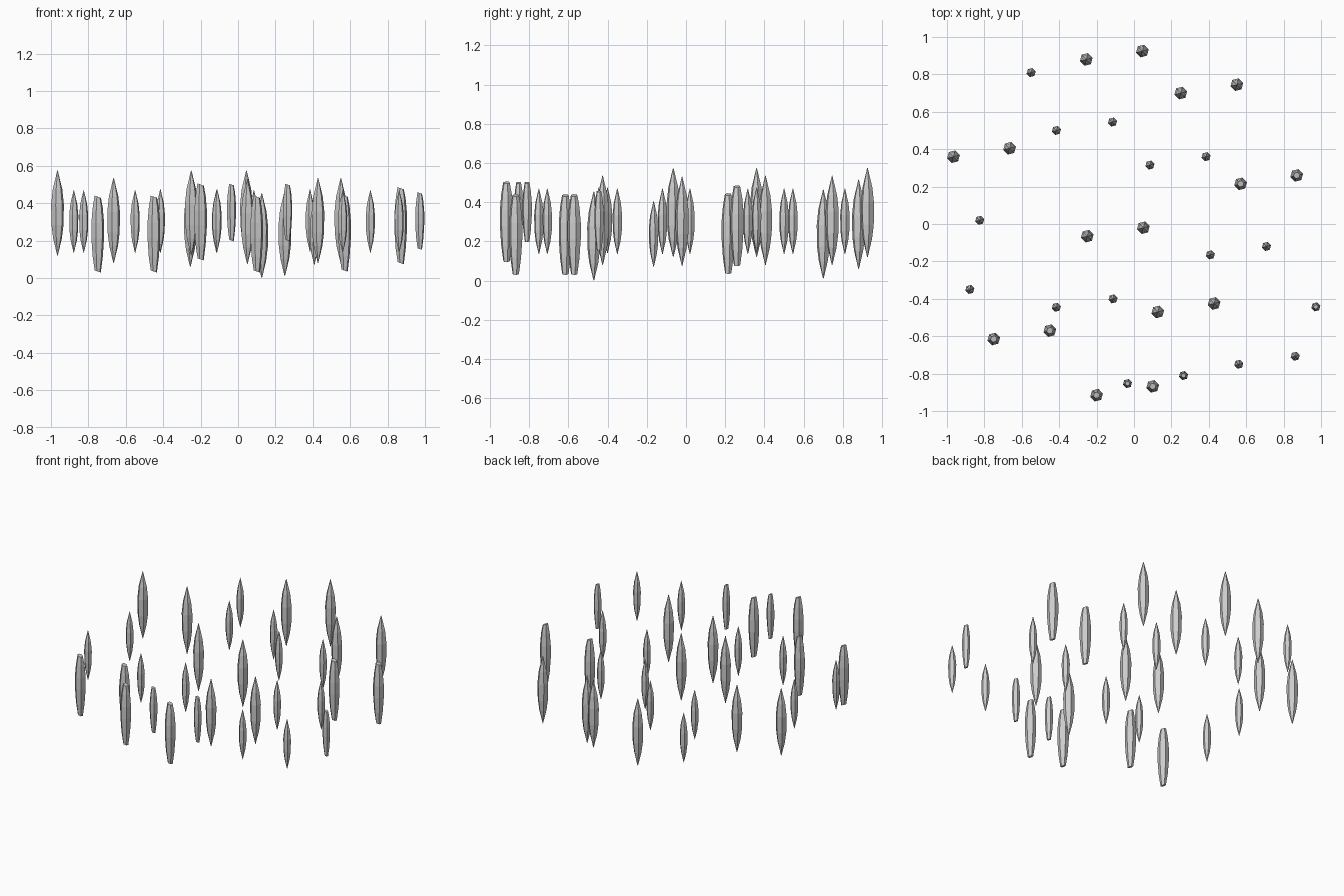
import bpy, math

# Ring profiles as (height fraction, radius fraction)
POINTED = [(0, 0.04), (0.2, 0.68), (0.36, 0.95), (0.6, 1), (0.78, 0.75), (1, 0.04)]
BLUNT = [(0, 0.48), (0.2, 0.8), (0.45, 1), (0.65, 1), (0.85, 0.8), (1, 0.5)]
SIDES = 6


def crystal(name, x, y, z0, height, radius, profile, turn=0.25):
    slant = 0.35 if profile is BLUNT else 0.0
    verts, faces = [], []
    for i, (h, r) in enumerate(profile):
        end = slant if i in (0, len(profile) - 1) else 0
        for k in range(SIDES):
            a = turn + math.tau * k / SIDES
            dx, dy = radius * r * math.cos(a), radius * r * math.sin(a)
            verts.append((x + dx, y + dy, z0 + h * height - end * dx))
    for i in range(len(profile) - 1):
        for k in range(SIDES):
            n = (k + 1) % SIDES
            a, b = i * SIDES, (i + 1) * SIDES
            faces.append((a + k, a + n, b + n, b + k))
    faces.append(tuple(reversed(range(SIDES))))
    top = (len(profile) - 1) * SIDES
    faces.append(tuple(range(top, top + SIDES)))
    mesh = bpy.data.meshes.new(name)
    mesh.from_pydata(verts, [], faces)
    bpy.context.collection.objects.link(bpy.data.objects.new(name, mesh))


# Kinds: height, radius, profile
KINDS = {
    "large_pointed": (0.455, 0.035, POINTED),
    "large_blunt": (0.40, 0.035, BLUNT),
    "small_pointed": (0.335, 0.025, POINTED),
    "small_blunt": (0.30, 0.025, BLUNT),
}

# Crystals by kind: x, y, base height
PLACES = {
    "large_pointed": [
        (0.045, 0.925, 0.12), (0.25, 0.70, 0.01), (0.55, 0.745, 0.08),
        (-0.965, 0.36, 0.12), (-0.665, 0.405, 0.08), (-0.25, -0.065, 0.12),
        (0.05, -0.02, 0.075), (0.127, -0.47, 0.0), (0.428, -0.425, 0.08),
        (-0.255, 0.88, 0.06)],
    "large_blunt": [
        (0.57, 0.215, 0.04), (0.87, 0.26, 0.08), (-0.75, -0.615, 0.035),
        (-0.45, -0.57, 0.035), (-0.20, -0.915, 0.10), (0.10, -0.868, 0.035)],
    "small_pointed": [
        (-0.55, 0.81, 0.135), (-0.415, 0.50, 0.135), (-0.115, 0.545, 0.135),
        (0.085, 0.315, 0.135), (0.385, 0.36, 0.14), (-0.825, 0.02, 0.135),
        (0.408, -0.165, 0.07), (0.708, -0.12, 0.135), (-0.878, -0.35, 0.135),
        (-0.415, -0.445, 0.14), (-0.112, -0.40, 0.14), (0.56, -0.75, 0.135),
        (0.862, -0.707, 0.135)],
    "small_blunt": [
        (-0.035, -0.853, 0.20), (0.265, -0.81, 0.20), (0.972, -0.443, 0.155)],
}

for kind, places in PLACES.items():
    height, radius, profile = KINDS[kind]
    for i, (x, y, z0) in enumerate(places):
        crystal(f"{kind}_crystal_{i + 1}", x, y, z0, height, radius, profile)
